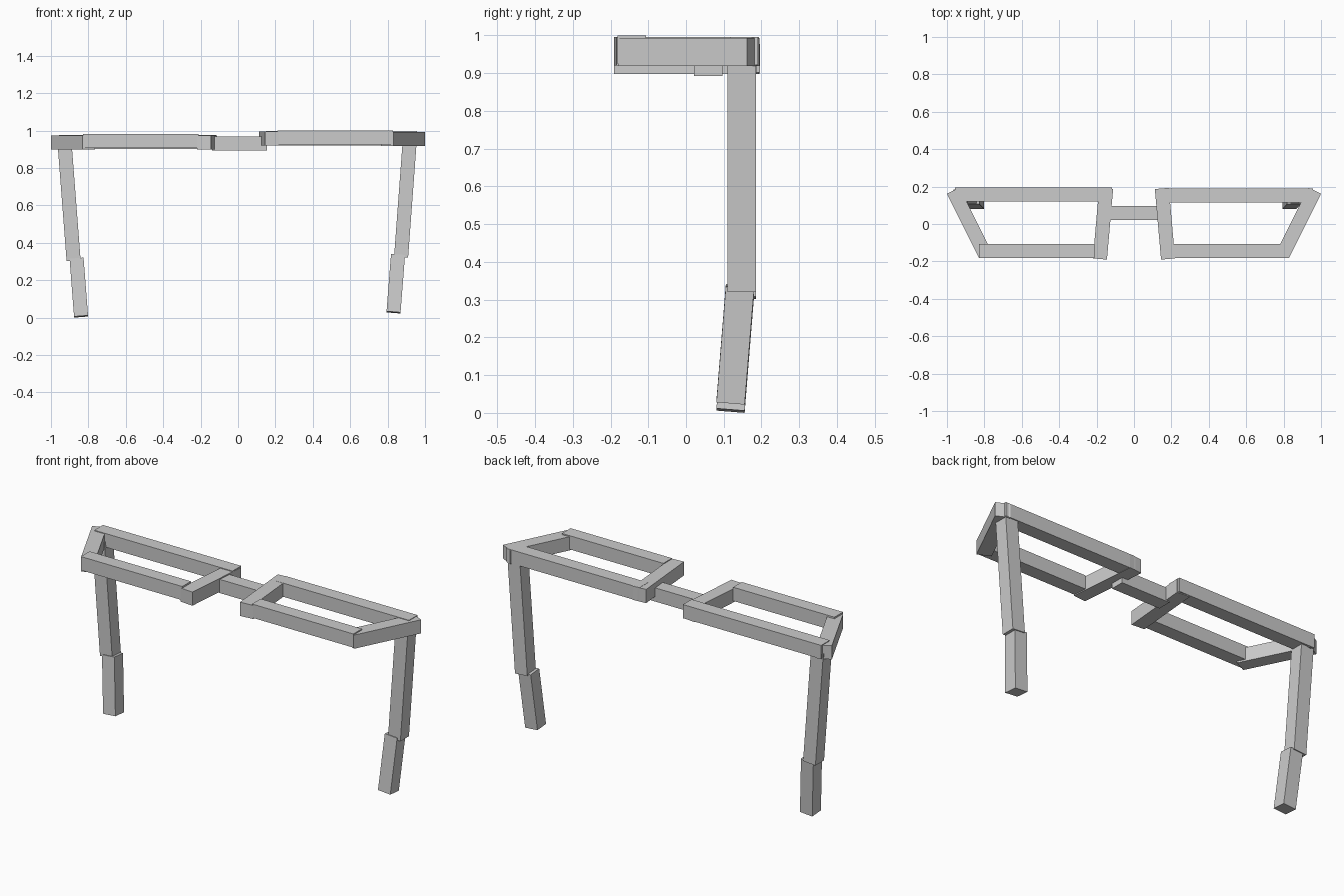
import bpy, bmesh
from mathutils import Vector, Matrix

if "Cube" in bpy.data.objects:
    bpy.data.objects.remove(bpy.data.objects["Cube"])

T = 0.075  # bar thickness


def bar(name, p, q, ref=(0, 0, 1)):
    """Square bar with flat ends running from p to q."""
    p, q = Vector(p), Vector(q)
    along = (q - p).normalized()
    side = Vector(ref).cross(along).normalized()
    up = along.cross(side)
    rot = Matrix((side, up, along)).transposed().to_4x4()
    bm = bmesh.new()
    size = Matrix.Diagonal((T, T, (q - p).length, 1))
    bmesh.ops.create_cube(bm, size=1, matrix=Matrix.Translation((p + q) / 2) @ rot @ size)
    mesh = bpy.data.meshes.new(name)
    bm.to_mesh(mesh)
    bm.free()
    bpy.context.collection.objects.link(bpy.data.objects.new(name, mesh))


# Lens rims: each side sits at its own slightly different height
# (name, sign, front z, back z, inner z, outer z, back bar inner x, back y)
rims = [
    ("left", -1, 0.945, 0.940, 0.936, 0.936, 0.118, 0.158),
    ("right", 1, 0.9625, 0.959, 0.958, 0.956, 0.15, 0.1535),
]
for name, s, zf, zb, zi, zo, xb, yb in rims:
    bar(name + "_rim_front", (s * 0.212, -0.1435, zf), (s * 0.828, -0.1435, zf))
    bar(name + "_rim_back", (s * xb, yb, zb), (s * 0.958, yb, zb))
    bar(name + "_rim_inner", (s * 0.182, -0.187, zi), (s * 0.149, 0.190, zi))
    bar(name + "_rim_outer", (s * 0.797, -0.162, zo), (s * 0.966, 0.178, zo))

# Nose bridge
bar("bridge", (-0.14, 0.059, 0.930), (0.155, 0.059, 0.930))

# Temple arms, folded down as legs, each with a bent tip
Y = (0, 1, 0)
bar("left_arm", (-0.927, 0.148, 0.93), (-0.879, 0.148, 0.305), Y)
bar("left_arm_tip", (-0.863, 0.143, 0.315), (-0.839, 0.118, 0.006), Y)
bar("right_arm", (0.9185, 0.148, 0.95), (0.872, 0.148, 0.323), Y)
bar("right_arm_tip", (0.8555, 0.143, 0.335), (0.8315, 0.118, 0.028), Y)
